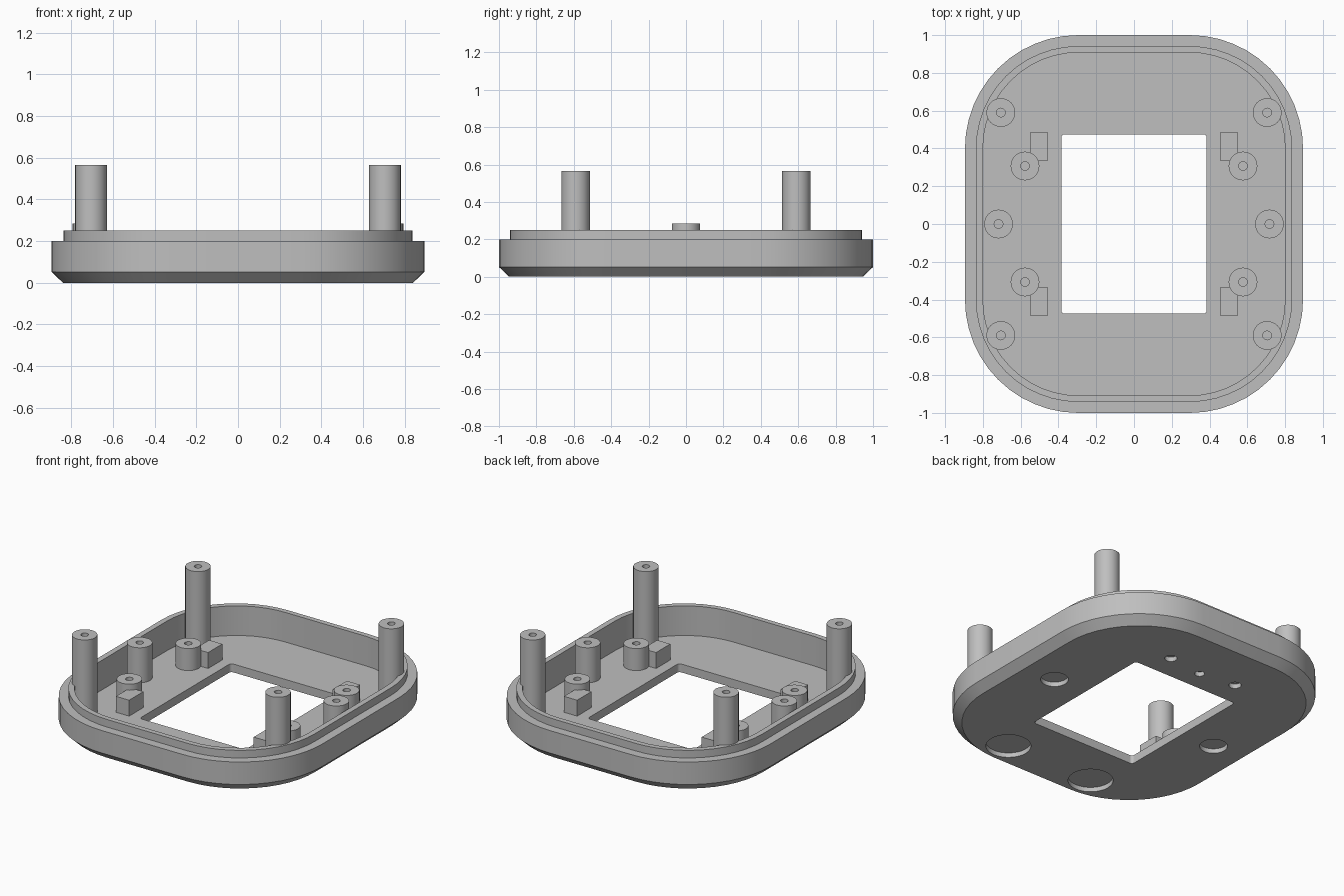
import bpy, bmesh, math
from mathutils import Vector

cube = bpy.data.objects.get("Cube")
if cube:
    bpy.data.objects.remove(cube, do_unlink=True)

grey = bpy.data.materials.new("plain grey")
grey.use_nodes = True
colour = (0.52, 0.52, 0.52, 1)
grey.diffuse_color = colour
grey.node_tree.nodes["Principled BSDF"].inputs["Base Color"].default_value = colour

FLOOR = 0.055


def rounded_loop(bm, hx, hy, r, z, steps=12, at=(0, 0)):
    """Ring of vertices round a rounded rectangle, anticlockwise."""
    ring = []
    for q, (sx, sy) in enumerate([(1, 1), (-1, 1), (-1, -1), (1, -1)]):
        for i in range(steps + 1):
            a = math.pi / 2 * (q + i / steps)
            x = sx * (hx - r) + r * math.cos(a)
            y = sy * (hy - r) + r * math.sin(a)
            ring.append(bm.verts.new((at[0] + x, at[1] + y, z)))
    return ring


def skin(bm, rings, closed=False):
    """Join rings with quads; close into a tube or cap the two ends."""
    pairs = list(zip(rings, rings[1:]))
    if closed:
        pairs.append((rings[-1], rings[0]))
    for a, b in pairs:
        for i in range(len(a)):
            j = (i + 1) % len(a)
            bm.faces.new((a[i], a[j], b[j], b[i]))
    if not closed:
        bm.faces.new(rings[0][::-1])
        bm.faces.new(rings[-1])


def finish(bm, name):
    bmesh.ops.remove_doubles(bm, verts=bm.verts, dist=1e-5)
    bmesh.ops.recalc_face_normals(bm, faces=bm.faces)
    mesh = bpy.data.meshes.new(name)
    bm.to_mesh(mesh)
    bm.free()
    mesh.materials.append(grey)
    obj = bpy.data.objects.new(name, mesh)
    bpy.context.collection.objects.link(obj)
    return obj


def smooth(obj):
    bpy.ops.object.select_all(action='DESELECT')
    obj.select_set(True)
    bpy.context.view_layer.objects.active = obj
    bpy.ops.object.shade_smooth_by_angle(angle=math.radians(30))


# Tray: chamfered base, stepped lip, cavity and window in one closed section
bm = bmesh.new()
section = [
    (0.385, 0.475, 0.02, 0),
    (0.84, 0.945, 0.545, 0),
    (0.895, 1.0, 0.6, 0.052),
    (0.895, 1.0, 0.6, 0.2),
    (0.837, 0.942, 0.542, 0.2),
    (0.837, 0.942, 0.542, 0.25),
    (0.8, 0.908, 0.508, 0.25),
    (0.8, 0.908, 0.508, FLOOR),
    (0.385, 0.475, 0.02, FLOOR),
]
skin(bm, [rounded_loop(bm, *s) for s in section], closed=True)
tray = finish(bm, "tray")

# Shallow round recesses under the floor: feet, side and small sensor pockets
bm = bmesh.new()
recesses = [(0, 0.61, 0.03)]
for s in (-1, 1):
    recesses += [(s * 0.32, -0.785, 0.135), (s * 0.62, 0, 0.083), (s * 0.25, 0.64, 0.037)]
for x, y, r in recesses:
    skin(bm, [rounded_loop(bm, r, r, r, z, 8, (x, y)) for z in (-0.05, 0.03)])
cutter = finish(bm, "recess_cutter")
cutter.hide_render = True
cut = tray.modifiers.new("recesses", 'BOOLEAN')
cut.operation = 'DIFFERENCE'
cut.solver = 'EXACT'
cut.object = cutter
bpy.context.view_layer.objects.active = tray
tray.select_set(True)
bpy.ops.object.modifier_apply(modifier=cut.name)
bpy.data.objects.remove(cutter, do_unlink=True)
smooth(tray)


def post(name, x, y, top, r=0.076, hole=0.023):
    """Round post with a blind screw hole in its top."""
    bm = bmesh.new()
    levels = [(r, FLOOR - 0.01), (r, top), (hole, top), (hole, top - 0.1)]
    skin(bm, [rounded_loop(bm, w, w, w, z, 8, (x, y)) for w, z in levels])
    smooth(finish(bm, name))


def block(name, x, y):
    """Small square-cornered stop beside an inner post."""
    bm = bmesh.new()
    bmesh.ops.create_cube(bm, size=1)
    bmesh.ops.scale(bm, vec=(0.096, 0.148, 0.11), verts=bm.verts)
    bmesh.ops.translate(bm, vec=Vector((x, y, FLOOR + 0.05)), verts=bm.verts)
    finish(bm, name)


# Posts and blocks, mirrored left to right and front to back
for side, sx in (("left", 1), ("right", -1)):
    post(f"middle_post_{side}", sx * 0.717, 0, 0.285)
    for end, sy in (("front", -1), ("back", 1)):
        post(f"tall_post_{end}_{side}", sx * 0.705, sy * 0.59, 0.565)
        post(f"inner_post_{end}_{side}", sx * 0.577, sy * 0.307, 0.2)
        block(f"stop_block_{end}_{side}", sx * 0.502, sy * 0.411)
